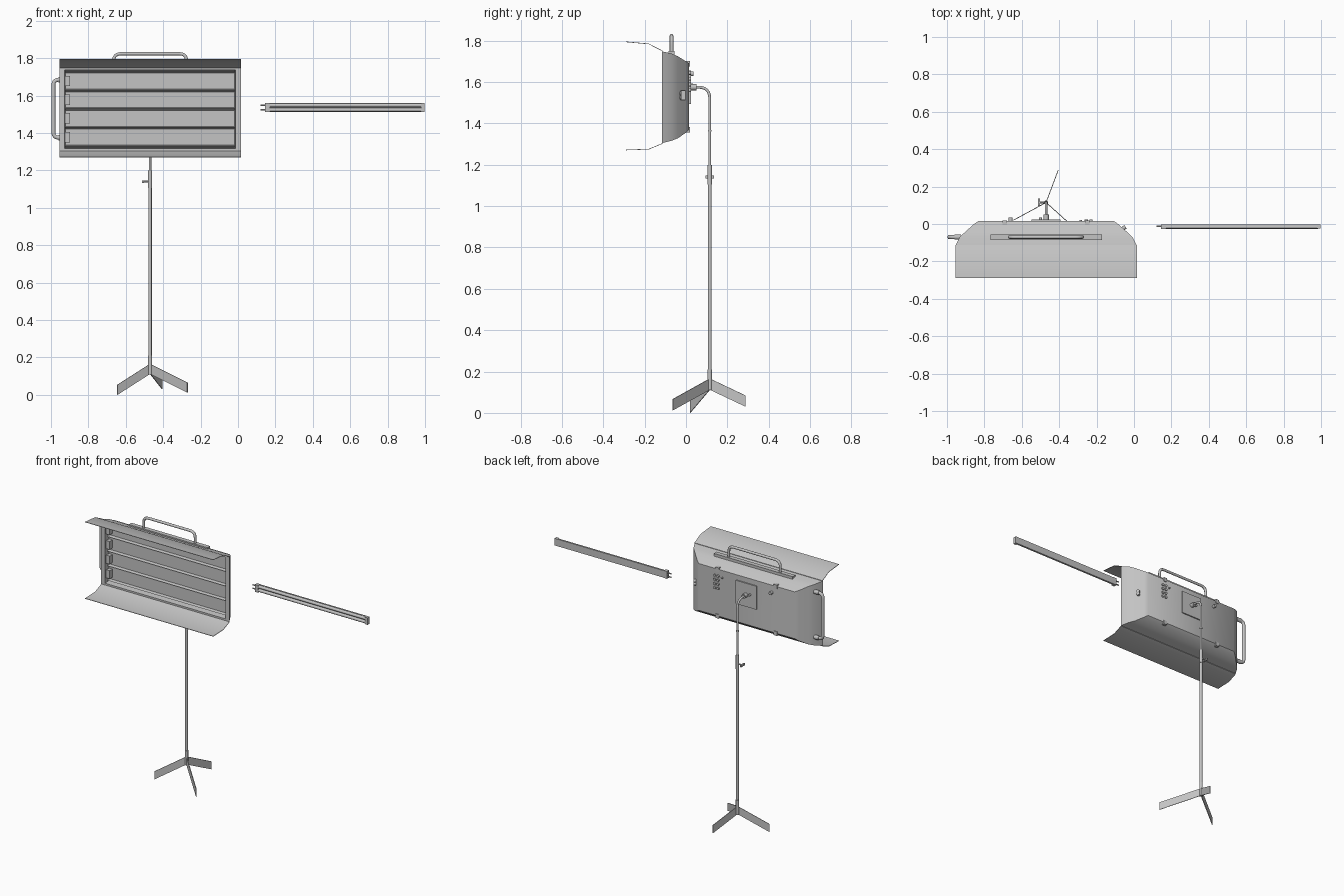
import bpy, bmesh, math
from mathutils import Vector

old = bpy.data.objects.get("Cube")
if old:
    bpy.data.objects.remove(old, do_unlink=True)

CX = -0.47        # centre of the lamp head
POLE_Y = 0.115    # depth of the stand


def material(name, value):
    m = bpy.data.materials.new(name)
    m.use_nodes = True
    m.diffuse_color = (value, value, value, 1)
    m.node_tree.nodes["Principled BSDF"].inputs["Base Color"].default_value = (value, value, value, 1)
    return m


GREY = material("light_grey", 0.55)
made = []


def finish(name, bm):
    bmesh.ops.recalc_face_normals(bm, faces=bm.faces)
    me = bpy.data.meshes.new(name)
    bm.to_mesh(me)
    bm.free()
    me.materials.append(GREY)
    ob = bpy.data.objects.new(name, me)
    bpy.context.collection.objects.link(ob)
    made.append(ob)
    return ob


def box(name, x, y, z):
    bm = bmesh.new()
    bmesh.ops.create_cube(bm, size=1)
    for v in bm.verts:
        v.co = [a + (b - a) * (c + 0.5) for (a, b), c in zip((x, y, z), v.co)]
    return finish(name, bm)


def rod(name, a, b, r, sides=12):
    a, b = Vector(a), Vector(b)
    bm = bmesh.new()
    bmesh.ops.create_cone(bm, cap_ends=True, segments=sides, radius1=r, radius2=r, depth=(b - a).length)
    rot = (b - a).to_track_quat('Z', 'Y')
    for v in bm.verts:
        v.co = rot @ v.co + (a + b) / 2
    return finish(name, bm)


def loft(name, rings):
    """Skin a list of equal-length point loops and cap both ends."""
    bm = bmesh.new()
    loops = [[bm.verts.new(p) for p in ring] for ring in rings]
    n = len(loops[0])
    for a, b in zip(loops, loops[1:]):
        for i in range(n):
            j = (i + 1) % n
            bm.faces.new((a[i], a[j], b[j], b[i]))
    bm.faces.new(loops[0])
    bm.faces.new(loops[-1])
    return finish(name, bm)


def extrude_x(name, profile, x0, x1):
    return loft(name, [[(x, y, z) for y, z in profile] for x in (x0, x1)])


def pipe(name, pts, r, bend):
    """Round tube along a path whose corners are filleted."""
    pts = [Vector(p) for p in pts]
    path = [pts[0]]
    for p, c, n in zip(pts, pts[1:], pts[2:]):
        a, b = c + (p - c).normalized() * bend, c + (n - c).normalized() * bend
        for i in range(7):
            t = i / 6
            path.append(a * (1 - t) ** 2 + c * 2 * t * (1 - t) + b * t * t)
    path.append(pts[-1])
    normal = (pts[1] - pts[0]).cross(pts[2] - pts[1]).normalized()
    rings = []
    for i, p in enumerate(path):
        d = (path[min(i + 1, len(path) - 1)] - path[max(i - 1, 0)]).normalized()
        side = d.cross(normal)
        rings.append([p + (normal * math.cos(k * math.pi / 5) + side * math.sin(k * math.pi / 5)) * r
                      for k in range(10)])
    return loft(name, rings)


# Lamp head: curved back, front rim and shallow recess in one skin
sections = [(0.015, 0.363, 1.37, 1.69), (0.0, 0.385, 1.355, 1.70), (-0.04, 0.43, 1.328, 1.725),
            (-0.07, 0.462, 1.316, 1.738), (-0.115, 0.485, 1.305, 1.748),
            (-0.115, 0.457, 1.317, 1.738), (-0.075, 0.452, 1.322, 1.733)]
loft("lamp_housing", [[(CX - w, y, b), (CX + w, y, b), (CX + w, y, t), (CX - w, y, t)]
                      for y, w, b, t in sections])

# Barn doors, thin bent sheets above and below
top_door = [(-0.112, 1.748), (-0.18, 1.783), (-0.29, 1.793)]
low_door = [(-0.112, 1.305), (-0.18, 1.277), (-0.29, 1.273)]
for name, line, t in (("top_door", top_door, 0.003), ("bottom_door", low_door, -0.003)):
    extrude_x(name, line + [(y, z + t) for y, z in reversed(line)], CX - 0.485, CX + 0.485)

# Reflector ridges and lamp sockets inside the recess
for i in range(5):
    z = 1.328 + i * 0.1
    extrude_x("reflector_ridge", [(-0.074, z + 0.008), (-0.097, z + 0.003), (-0.074, z - 0.008)],
              CX - 0.452, CX + 0.452)
    if i < 4:
        box("lamp_socket", (-0.924, -0.898), (-0.105, -0.074), (z + 0.022, z + 0.078))

# Carrying handles with their mounts
box("handle_strip", (CX - 0.298, CX + 0.298), (-0.085, -0.055), (1.73, 1.75))
pipe("top_handle", [(CX - 0.195, -0.07, 1.74), (CX - 0.195, -0.07, 1.824),
                    (CX + 0.195, -0.07, 1.824), (CX + 0.195, -0.07, 1.74)], 0.009, 0.04)
pipe("side_handle", [(-0.925, -0.07, 1.375), (-0.987, -0.07, 1.375),
                     (-0.987, -0.07, 1.685), (-0.925, -0.07, 1.685)], 0.011, 0.03)
for z in (1.375, 1.685):
    rod("side_handle_mount", (-0.925, -0.07, z), (-0.96, -0.07, z), 0.014)

# Rear mounting plate, switches, knob, socket and door clips
box("mounting_plate", (CX - 0.078, CX + 0.078), (0.01, 0.023), (1.495, 1.655))
for x in (-0.255, -0.23):
    for i in range(4):
        rod("switch", (x, 0.01, 1.56 + i * 0.028), (x, 0.024, 1.56 + i * 0.028), 0.009)
rod("indicator", (-0.285, 0.01, 1.64), (-0.285, 0.022, 1.64), 0.007)
rod("lock_knob", (-0.66, 0.01, 1.64), (-0.66, 0.036, 1.64), 0.011)
for z in (1.525, 1.545):
    rod("side_socket", (-0.06, -0.025, z), (-0.045, -0.015, z), 0.011)
for x in (CX - 0.22, CX + 0.22):
    for z in (1.369, 1.689):
        box("door_clip", (x - 0.012, x + 0.012), (-0.01, 0.02), (z - 0.014, z + 0.014))

# Neck and pole
rod("neck_collar", (CX, 0.02, 1.575), (CX, 0.05, 1.575), 0.015)
rod("neck_screw", (CX - 0.03, 0.02, 1.585), (CX - 0.03, 0.034, 1.585), 0.008)
pipe("neck_pipe", [(CX, 0.045, 1.575), (CX, POLE_Y, 1.575), (CX, POLE_Y, 1.19)], 0.007, 0.055)
rod("neck_joint", (CX, POLE_Y, 1.36), (CX, POLE_Y, 1.368), 0.009)
rod("pole_sleeve", (CX, POLE_Y, 1.105), (CX, POLE_Y, 1.2), 0.011)
rod("lower_pole", (CX, POLE_Y, 0.13), (CX, POLE_Y, 1.11), 0.009)
rod("pole_base", (CX, POLE_Y, 0.11), (CX, POLE_Y, 0.21), 0.011)
rod("clamp_screw", (CX, POLE_Y, 1.14), (CX - 0.035, POLE_Y, 1.14), 0.005)
box("clamp_grip", (CX - 0.042, CX - 0.033), (POLE_Y - 0.02, POLE_Y + 0.02), (1.133, 1.147))

# Three flat blade legs
for ex, ey, ez in ((-0.645, 0.02, 0.0), (-0.27, -0.065, 0.012), (-0.405, 0.288, 0.03)):
    start, end = Vector((CX, POLE_Y, 0.112)), Vector((ex, ey, ez))
    d = end - start
    side = Vector((-d.y, d.x, 0)).normalized() * 0.002
    up = Vector((0, 0, 0.054))
    loft("stand_leg", [[p - side, p + side, p + side + up, p - side + up] for p in (start, end)])

# Loose lamp: shallow tray, two light tubes, end cap and pins
box("lamp_tray", (0.16, 0.998), (-0.012, -0.003), (1.512, 1.56))
for z in (1.524, 1.548):
    rod("lamp_tube", (0.16, -0.015, z), (0.985, -0.015, z), 0.0105)
    rod("lamp_pin", (0.12, -0.013, z), (0.15, -0.013, z), 0.004)
box("lamp_cap", (0.145, 0.17), (-0.026, -0.002), (1.511, 1.561))
box("lamp_end", (0.978, 0.998), (-0.025, -0.003), (1.512, 1.56))

# Smooth the rounded parts and keep the creases
bpy.ops.object.select_all(action='DESELECT')
for ob in made:
    ob.select_set(True)
bpy.context.view_layer.objects.active = made[0]
bpy.ops.object.shade_smooth_by_angle(angle=math.radians(40))
